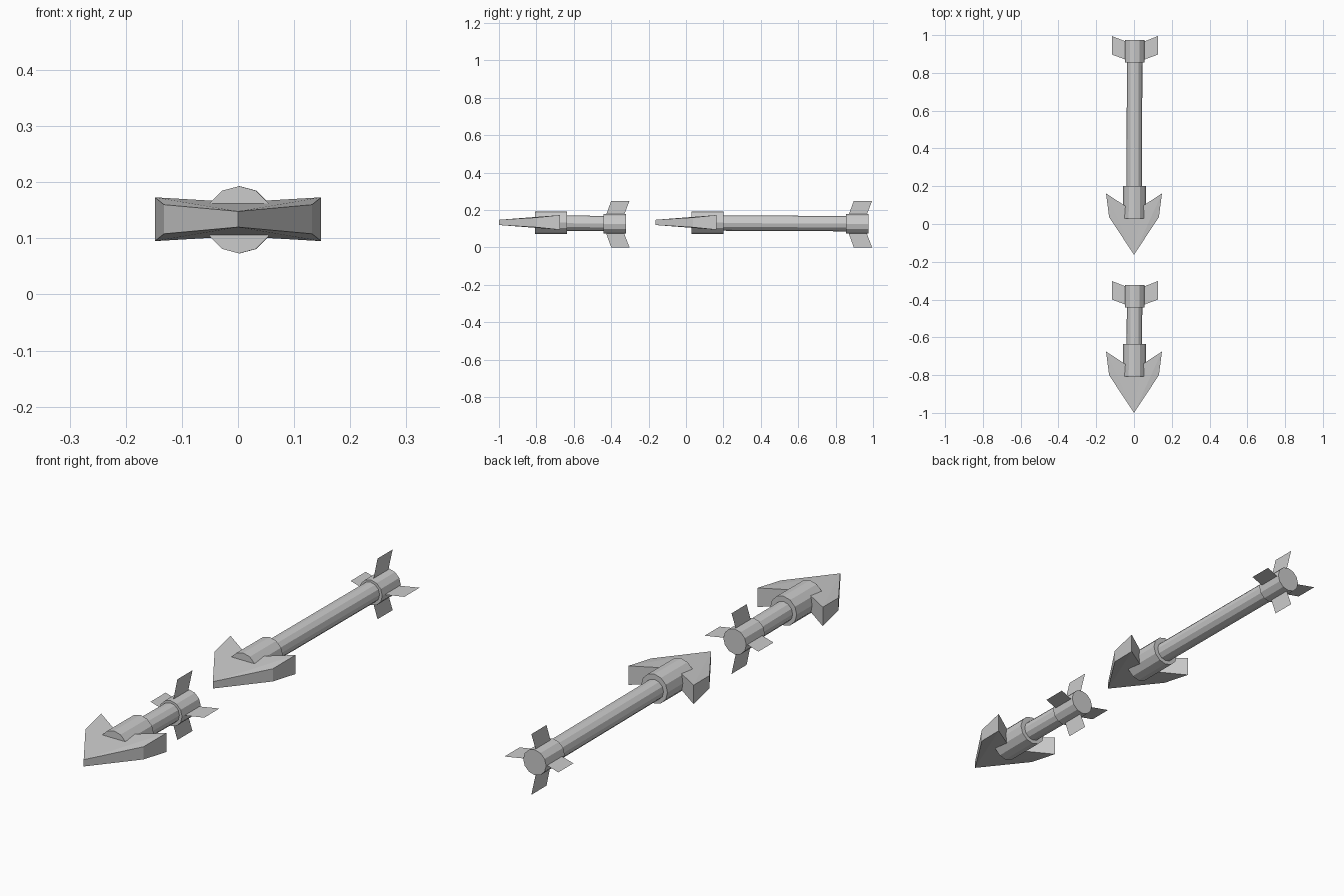
import bpy, bmesh, math

if "Cube" in bpy.data.objects:
    bpy.data.objects.remove(bpy.data.objects["Cube"])


def make(name, verts, faces):
    mesh = bpy.data.meshes.new(name)
    mesh.from_pydata(verts, [], faces)
    bm = bmesh.new()
    bm.from_mesh(mesh)
    bmesh.ops.recalc_face_normals(bm, faces=bm.faces)
    bm.to_mesh(mesh)
    bm.free()
    obj = bpy.data.objects.new(name, mesh)
    bpy.context.collection.objects.link(obj)
    return obj


def tube(name, start, end, r, n=12):
    # capped prism along y; start and end are (x, y, z) centres
    verts = []
    for cx, cy, cz in (start, end):
        for i in range(n):
            a = 2 * math.pi * i / n
            verts.append((cx + r * math.cos(a), cy, cz + r * math.sin(a)))
    faces = [(i, (i + 1) % n, n + (i + 1) % n, n + i) for i in range(n)]
    faces += [tuple(range(n)), tuple(range(n, 2 * n))]
    return make(name, verts, faces)


def arrow(prefix, tip, tail):
    # barbed head: outline as (x, y from tip, half thickness)
    right = [(0.132, 0.20, 0.026), (0.148, 0.325, 0.039), (0.046, 0.258, 0.033)]
    outline = [(0, 0, 0.014)] + right + [(-x, y, h) for x, y, h in reversed(right)]
    n = len(outline)
    verts = [(x, tip + y, 0.134 + s * h) for s in (1, -1) for x, y, h in outline]
    tris = [(0, 1, 2), (0, 2, 3), (0, 3, 4), (0, 4, 5), (0, 5, 6)]
    faces = tris + [tuple(n + i for i in reversed(t)) for t in tris]
    faces += [(i, (i + 1) % n, n + (i + 1) % n, n + i) for i in range(n)]
    make(prefix + "_head", verts, faces)

    # collar behind the head, shaft, and tail sleeve
    tube(prefix + "_collar", (0.002, tip + 0.193, 0.133), (0.003, tip + 0.364, 0.133), 0.06)
    tube(prefix + "_shaft", (0.002, tip + 0.25, 0.131), (0.003, tail - 0.05, 0.127), 0.041)
    tube(prefix + "_tail_sleeve", (0.004, tail - 0.14, 0.126), (0.004, tail - 0.02, 0.126), 0.052)

    # four swept flat fins
    profile = [(0.03, -0.132), (0.122, -0.098), (0.122, 0.0), (0.03, -0.036)]
    for k in range(4):
        a = k * math.pi / 2
        make(f"{prefix}_fin_{k + 1}",
             [(0.005 + r * math.cos(a), tail + y, 0.125 + r * 1.02 * math.sin(a))
              for r, y in profile], [(0, 1, 2, 3)])


arrow("long_arrow", -0.163, 0.995)
arrow("short_arrow", -1.0, -0.302)
